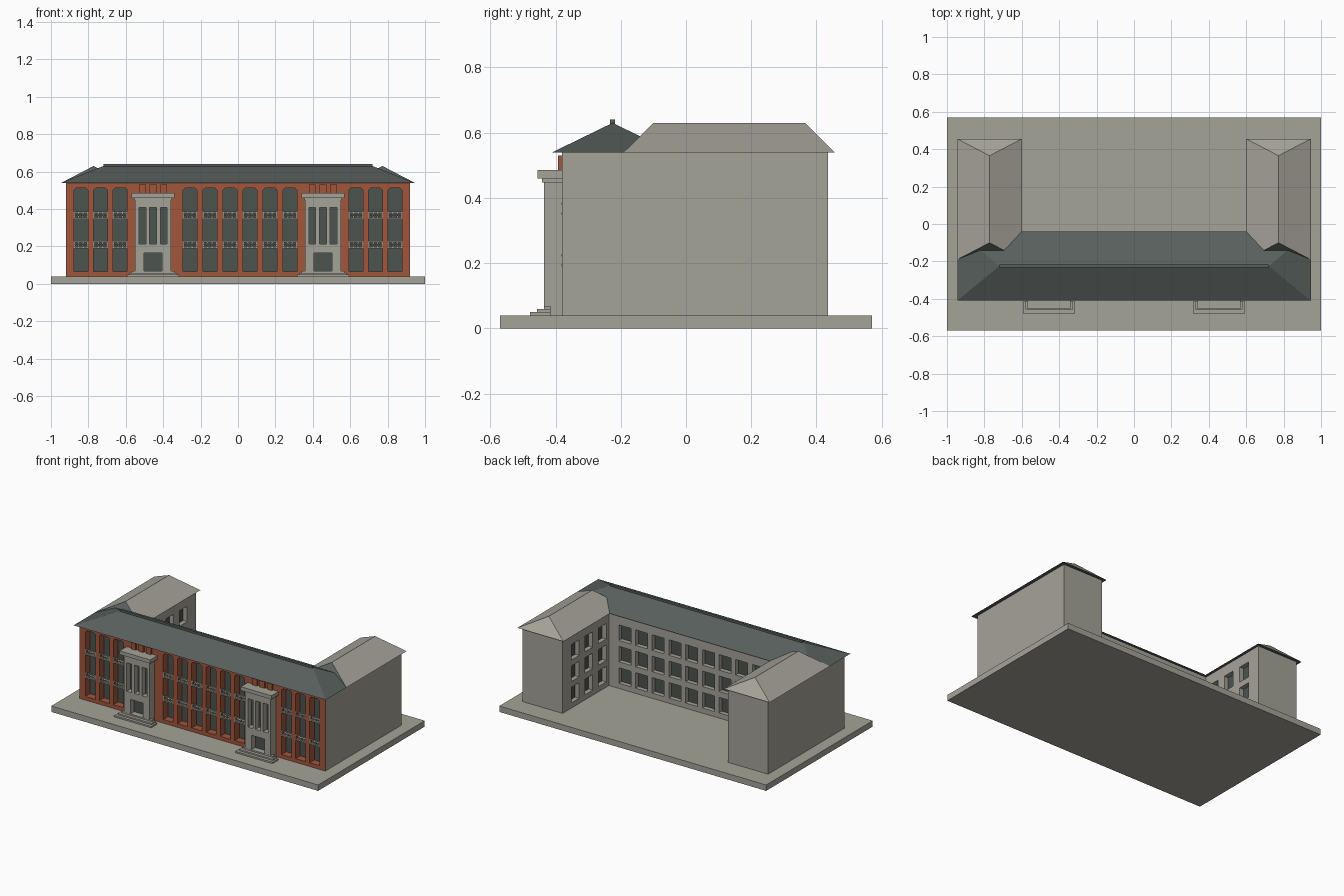
import bpy, bmesh
from mathutils import Vector

if "Cube" in bpy.data.objects:
    bpy.data.objects.remove(bpy.data.objects["Cube"])


def material(name, rgb):
    lin = [((c / 255 + 0.055) / 1.055) ** 2.4 for c in rgb]
    m = bpy.data.materials.new(name)
    m.diffuse_color = (*lin, 1)
    m.use_nodes = True
    m.node_tree.nodes["Principled BSDF"].inputs["Base Color"].default_value = m.diffuse_color
    return m


CONCRETE = material("concrete", (165, 163, 152))
BRICK = material("brick", (160, 86, 60))
SLATE = material("slate", (87, 95, 92))
GLASS = material("dark_glass", (76, 83, 79))


def finish(name, bm, mats):
    bmesh.ops.recalc_face_normals(bm, faces=bm.faces) if len(mats) == 1 else None
    me = bpy.data.meshes.new(name)
    bm.to_mesh(me)
    bm.free()
    for m in mats:
        me.materials.append(m)
    ob = bpy.data.objects.new(name, me)
    bpy.context.collection.objects.link(ob)
    return ob


def add_box(bm, lo, hi):
    vs = bmesh.ops.create_cube(bm, size=1)["verts"]
    for v in vs:
        v.co = [(a + b) / 2 + c * (b - a) for a, b, c in zip(lo, hi, v.co)]


def box(name, lo, hi, mat):
    bm = bmesh.new()
    add_box(bm, lo, hi)
    return finish(name, bm, [mat])


def hip_roof(name, x, y, z, ridge_a, ridge_b, mats, rule):
    """Hipped roof on a rectangle with a closed soffit."""
    bm = bmesh.new()
    pts = [(x[0], y[0], z), (x[1], y[0], z), (x[1], y[1], z), (x[0], y[1], z), ridge_a, ridge_b]
    bmesh.ops.convex_hull(bm, input=[bm.verts.new(p) for p in pts])
    bmesh.ops.recalc_face_normals(bm, faces=bm.faces)
    bm.normal_update()
    for f in bm.faces:
        f.material_index = rule(f.normal)
    return finish(name, bm, mats)


def facade(name, origin, u, u_range, z_range, openings, depth, thick, wall, chamfer=0):
    """Wall slab with recessed glazed openings (u0, u1, z0, z1); outward = u x z."""
    u = Vector(u)
    n = u.cross(Vector((0, 0, 1)))
    bm = bmesh.new()

    def face(pts, mat, facing):
        f = bm.faces.new([bm.verts.new(Vector(origin) + u * a - n * d + Vector((0, 0, b)))
                          for a, d, b in pts])
        f.normal_update()
        if f.normal.dot(u * facing[0] - n * facing[1] + Vector((0, 0, facing[2]))) < 0:
            f.normal_flip()
        f.material_index = mat

    def sides(a, b, c, d, depth, mat, s):
        for e in (a, b):
            face([(e, 0, c), (e, depth, c), (e, depth, d), (e, 0, d)], mat, (s if e == b else -s, 0, 0))
        for e in (c, d):
            face([(a, 0, e), (b, 0, e), (b, depth, e), (a, depth, e)], mat, (0, 0, s if e == d else -s))

    # front skin
    us = sorted({*u_range, *[v for o in openings for v in o[:2]]})
    zs = sorted({*z_range, *[v for o in openings for v in o[2:]]})
    for a, b in zip(us, us[1:]):
        for c, d in zip(zs, zs[1:]):
            p, q = (a + b) / 2, (c + d) / 2
            if not any(o[0] < p < o[1] and o[2] < q < o[3] for o in openings):
                face([(a, 0, c), (b, 0, c), (b, 0, d), (a, 0, d)], 0, (0, -1, 0))
    # reveals, glass and clipped top corners
    for a, b, c, d in openings:
        sides(a, b, c, d, depth, 0, -1)
        face([(a, depth, c), (b, depth, c), (b, depth, d), (a, depth, d)], 2, (0, -1, 0))
        if chamfer:
            for e, s in ((a, 1), (b, -1)):
                k = e + s * chamfer
                face([(e, 0, d), (k, 0, d), (e, 0, d - chamfer)], 0, (0, -1, 0))
                face([(k, 0, d), (k, depth, d), (e, depth, d - chamfer), (e, 0, d - chamfer)],
                     0, (s, 0, -1))
    sides(*u_range, *z_range, thick, 1, 1)
    return finish(name, bm, [wall, CONCRETE, GLASS])


FLOOR, EAVE = 0.04, 0.54

# Ground slab and solid building cores
box("ground_slab", (-1, -0.57, 0), (1, 0.57, FLOOR), CONCRETE)
box("main_block", (-0.92, -0.32, FLOOR), (0.92, -0.1, EAVE), CONCRETE)

# Brick street front with tall glazed bays
bays = [s * (0.735 + 0.105 * k) for s in (-1, 1) for k in (-1, 0, 1)]
bays += [-0.257 + 0.107 * k for k in range(6)]
W = 0.0375
facade("brick_front", (0, -0.38, 0), (1, 0, 0), (-0.92, 0.92), (FLOOR, EAVE),
       [(x - W, x + W, 0.065, 0.513) for x in bays], 0.05, 0.06, BRICK, 0.012)

# Balconies with crossed railings set into the bays
bm = bmesh.new()
for x in bays:
    for z in (0.19, 0.348):
        add_box(bm, (x - W, -0.381, z), (x + W, -0.33, z + 0.008))
        add_box(bm, (x - W, -0.381, z + 0.031), (x + W, -0.373, z + 0.038))
        for k in range(4):
            px = x - W + 0.0025 + k * (2 * W - 0.005) / 3
            add_box(bm, (px - 0.0025, -0.38, z + 0.008), (px + 0.0025, -0.374, z + 0.031))
        for k in range(3):
            a = x - W + k * 2 * W / 3
            b = a + 2 * W / 3
            for p, q in ((a, b), (b, a)):
                vs = [bm.verts.new(c) for c in (
                    (p - 0.0025, -0.379, z + 0.008), (p + 0.0025, -0.379, z + 0.008),
                    (q + 0.0025, -0.379, z + 0.031), (q - 0.0025, -0.379, z + 0.031))]
                bm.faces.new(vs)
finish("balconies", bm, [CONCRETE])

# Rear courtyard wall
rows = [(0.075, 0.18), (0.22, 0.325), (0.365, 0.47)]
facade("court_wall", (0, -0.06, 0), (-1, 0, 0), (-0.63, 0.63), (FLOOR, EAVE),
       [(0.125 * k - 0.045, 0.125 * k + 0.045, *r) for k in range(-4, 5) for r in rows],
       0.03, 0.04, CONCRETE)

# Main roof and ridge cap
hip_roof("main_roof", (-0.945, 0.945), (-0.41, -0.04), EAVE, (-0.72, -0.225, 0.63),
         (0.72, -0.225, 0.63), [SLATE], lambda n: 0)
box("ridge_cap", (-0.72, -0.233, 0.62), (0.72, -0.217, 0.64), SLATE)

for s, side in ((-1, "left"), (1, "right")):
    # Wing with a windowed inner wall
    xs = sorted((s * 0.66, s * 0.92))
    box(side + "_wing", (xs[0], -0.1, FLOOR), (xs[1], 0.435, EAVE), CONCRETE)
    span = sorted((-s * -0.06, -s * 0.435))
    facade(side + "_wing_court_wall", (s * 0.62, 0, 0), (0, -s, 0), span, (FLOOR, EAVE),
           [(-s * y - 0.042, -s * y + 0.042, *r) for y in (0.3, 0.155, 0.01) for r in rows],
           0.03, 0.04, CONCRETE)
    # Wing roof: slate on the street end and soffit
    hip_roof(side + "_wing_roof", sorted((s * 0.6, s * 0.945)), (-0.19, 0.455), EAVE,
             (s * 0.7725, -0.1, 0.63), (s * 0.7725, 0.365, 0.63), [CONCRETE, SLATE],
             lambda n: int(n.y < -0.4 or n.z < -0.5))

    # Entrance portico
    c = s * 0.454
    holes = [(c - 0.048, c + 0.048, 0.068, 0.166)]
    holes += [(c + d - 0.0185, c + d + 0.0185, 0.214, 0.407) for d in (-0.057, 0, 0.057)]
    facade(side + "_portico", (0, -0.435, 0), (1, 0, 0), (c - 0.096, c + 0.096),
           (FLOOR, 0.46), holes, 0.04, 0.055, CONCRETE)
    box(side + "_portico_cap", (c - 0.115, -0.455, 0.46), (c + 0.115, -0.38, 0.485), CONCRETE)
    box(side + "_portico_band", (c - 0.102, -0.441, 0.448), (c + 0.102, -0.38, 0.46), CONCRETE)
    # Brick piers above the portico
    bm = bmesh.new()
    for d in (-0.057, 0, 0.057):
        add_box(bm, (c + d - 0.018, -0.392, 0.48), (c + d + 0.018, -0.375, 0.53))
    finish(side + "_brick_piers", bm, [BRICK])
    # Entrance steps
    bm = bmesh.new()
    for k in range(3):
        w = 0.139 - 0.012 * k
        add_box(bm, (c - w, -0.478 + 0.021 * k, FLOOR), (c + w, -0.415, 0.05 + 0.009 * k))
    finish(side + "_steps", bm, [CONCRETE])
